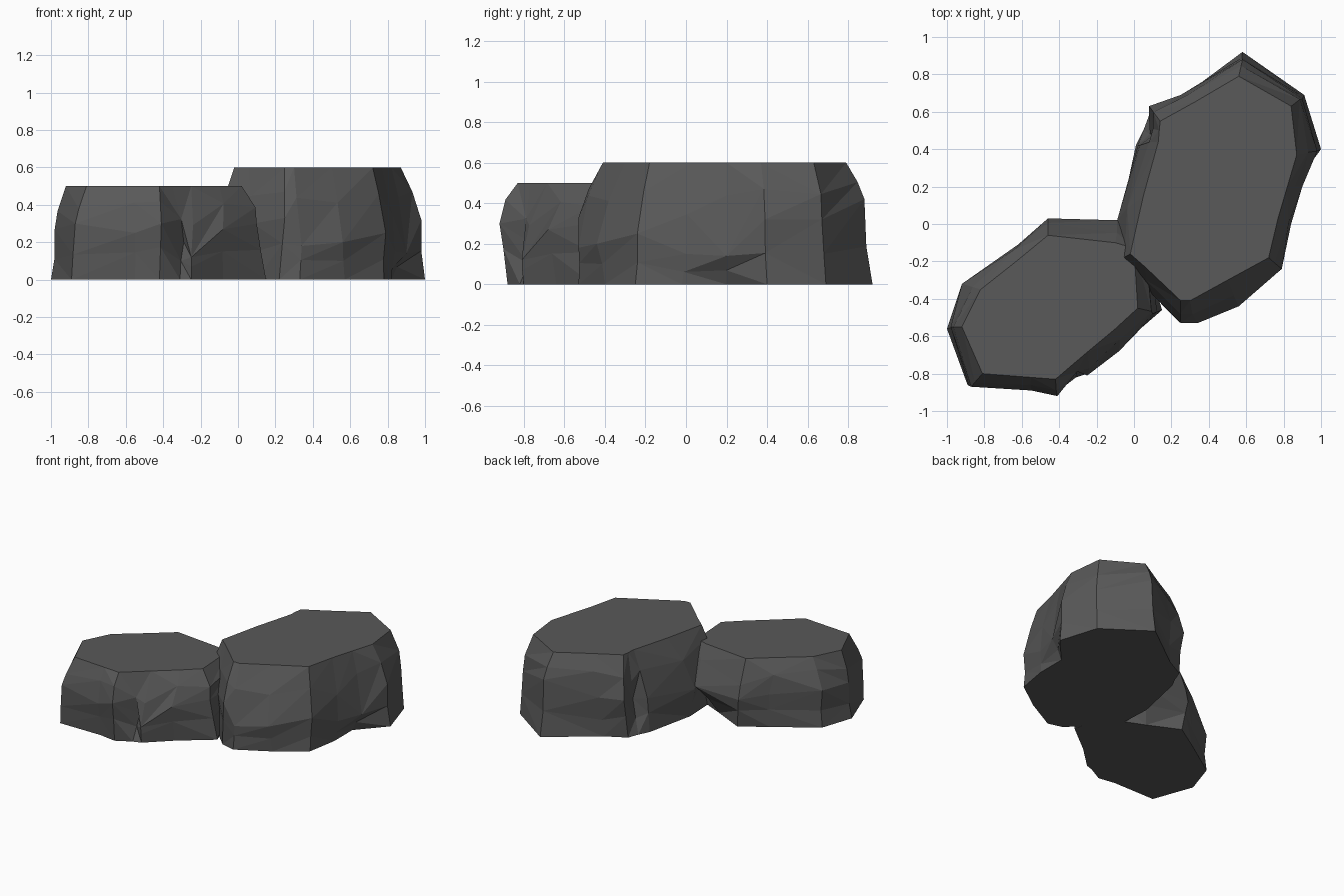
import bpy, bmesh, random
from mathutils import Vector

random.seed(4)

stone = bpy.data.materials.new("dark_stone")
stone.diffuse_color = (0.1, 0.1, 0.1, 1)


def rock(name, height, columns):
    """Loft a flat-topped rock. Column: foot x y, belly x y z, rim x y."""
    bm = bmesh.new()
    n = len(columns)
    centre = sum((Vector((c[5], c[6], 0)) for c in columns), Vector()) / n
    rings = [[] for _ in range(5)]
    for bx, by, mx, my, mz, tx, ty in columns:
        foot = Vector((bx, by, 0))
        belly = Vector((mx, my, mz))
        rim = Vector((tx, ty, height))
        out = Vector((mx, my, 0)) - centre
        out.normalize()
        # small chips above and below the belly
        low = foot.lerp(belly, random.uniform(0.4, 0.6)) + out * random.uniform(-0.015, 0.004)
        high = belly.lerp(rim, random.uniform(0.35, 0.65)) + out * random.uniform(0.005, 0.03)
        for ring, p in zip(rings, (foot, low, belly, high, rim)):
            ring.append(bm.verts.new(p))
    for a, b in zip(rings, rings[1:]):
        for i in range(n):
            j = (i + 1) % n
            if random.random() < 0.5:
                bm.faces.new((a[i], a[j], b[j]))
                bm.faces.new((a[i], b[j], b[i]))
            else:
                bm.faces.new((a[i], a[j], b[i]))
                bm.faces.new((a[j], b[j], b[i]))
    bm.faces.new(rings[0][::-1])
    bm.faces.new(rings[-1])
    bmesh.ops.recalc_face_normals(bm, faces=bm.faces)
    mesh = bpy.data.meshes.new(name)
    bm.to_mesh(mesh)
    bm.free()
    mesh.materials.append(stone)
    bpy.context.collection.objects.link(bpy.data.objects.new(name, mesh))


# Tall boulder at the back right
rock("tall_rock", 0.6, [
    (.58, .92, .58, .88, .42, .56, .79),
    (.23, .66, .25, .69, .30, .33, .655),
    (.08, .58, .08, .63, .30, .14, .55),
    (.05, .50, .11, .48, .25, .135, .50),
    (.01, .42, .03, .42, .25, .13, .44),
    (-.07, .05, -.09, .02, .20, .05, .15),
    (-.06, -.17, -.05, -.17, .40, -.02, -.16),
    (.10, -.38, .08, -.36, .30, .06, -.23),
    (.22, -.50, .25, -.53, .33, .25, -.41),
    (.33, -.53, .34, -.53, .18, .30, -.41),
    (.57, -.40, .56, -.44, .20, .50, -.30),
    (.78, -.25, .79, -.24, .25, .72, -.18),
    (.82, -.02, .84, .00, .15, .77, .03),
    (.82, .20, .90, .20, .14, .82, .20),
    (1.0, .40, .98, .39, .32, .87, .37),
    (.91, .69, .90, .67, .32, .84, .63),
])

# Lower boulder at the front left
rock("low_rock", 0.5, [
    (-1.0, -.56, -.98, -.55, .27, -.92, -.55),
    (-.89, -.86, -.87, -.87, .30, -.81, -.80),
    (-.55, -.86, -.55, -.89, .25, -.55, -.82),
    (-.42, -.88, -.41, -.92, .30, -.42, -.83),
    (-.31, -.82, -.29, -.76, .20, -.35, -.77),
    (-.25, -.80, -.25, -.81, .12, -.25, -.685),
    (-.08, -.64, -.08, -.68, .27, -.10, -.56),
    (.15, -.46, .10, -.48, .30, .02, -.45),
    (.05, -.22, .10, -.15, .30, .00, -.13),
    (-.20, -.11, -.09, .02, .22, -.10, -.10),
    (-.43, .00, -.46, .03, .22, -.46, -.06),
    (-.62, -.12, -.62, -.11, .25, -.63, -.20),
    (-.92, -.32, -.92, -.32, .28, -.82, -.35),
])
